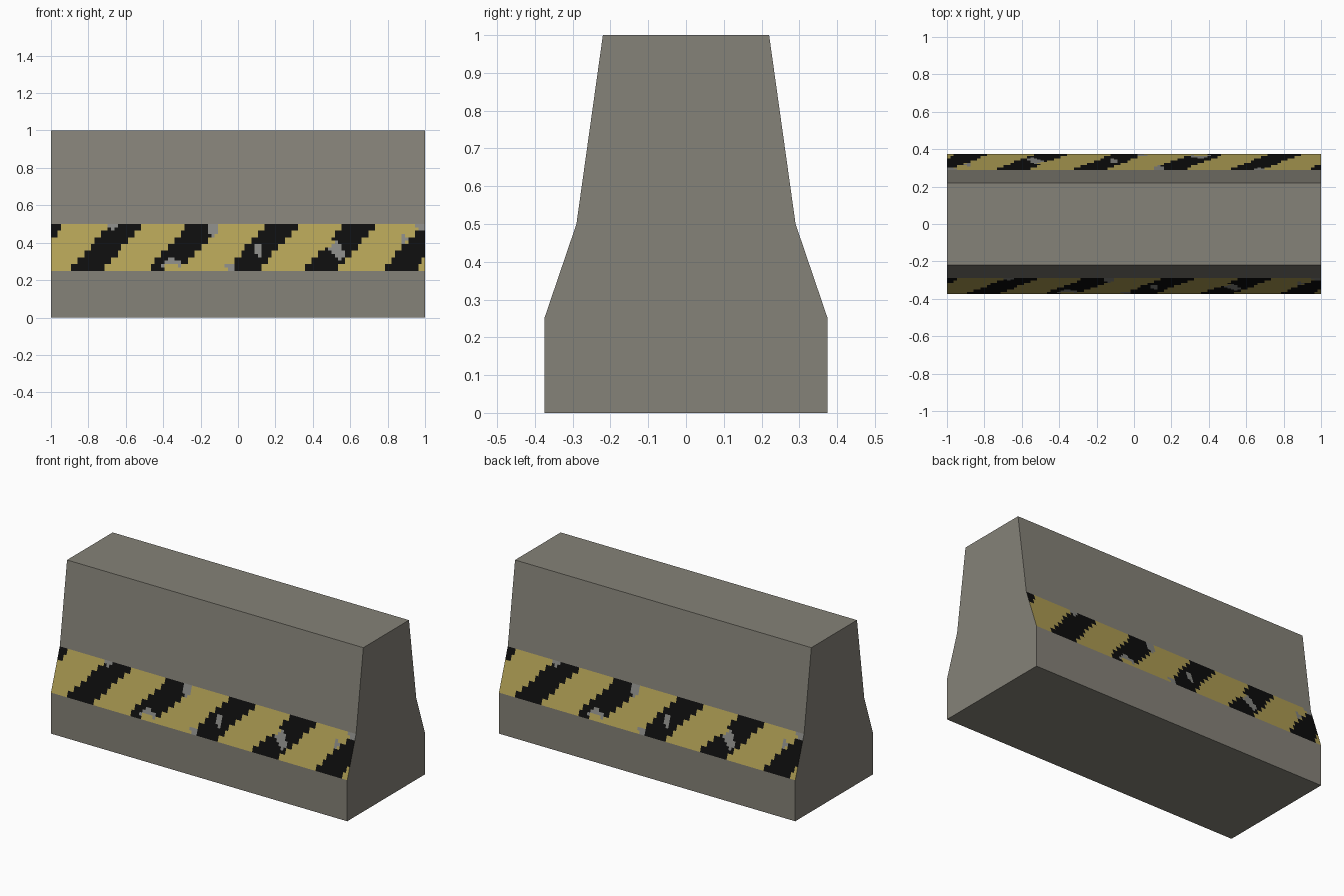
import bpy, bmesh, math
from mathutils import Vector

if "Cube" in bpy.data.objects:
    bpy.data.objects.remove(bpy.data.objects["Cube"])


def material(name, rgb):
    m = bpy.data.materials.new(name)
    m.diffuse_color = (*rgb, 1)
    m.use_nodes = True
    m.node_tree.nodes["Principled BSDF"].inputs["Base Color"].default_value = m.diffuse_color
    return m


Z0, Z1 = 0.25, 0.50            # painted band, bottom and top
COLS, ROWS = 112, 14
PERIOD, WIDTH, SHIFT, START = 0.418, 0.175, 0.225, -0.905
CONCRETE, YELLOW, BLACK, CHIP = range(4)

# Worn paint patches on the front: x, z, half width, half height, colour
PATCHES = [
    (-0.35, 0.275, 0.055, 0.04, CHIP), (-0.35, 0.26, 0.045, 0.03, YELLOW),
    (-0.13, 0.47, 0.03, 0.035, CHIP), (-0.67, 0.49, 0.025, 0.02, CHIP),
    (-0.04, 0.27, 0.025, 0.025, CHIP), (0.11, 0.36, 0.015, 0.04, CHIP),
    (0.515, 0.375, 0.035, 0.03, CHIP), (0.545, 0.335, 0.02, 0.03, CHIP),
    (0.48, 0.40, 0.03, 0.02, YELLOW),
    (0.89, 0.42, 0.02, 0.02, CHIP), (0.985, 0.49, 0.03, 0.02, CHIP),
]


def paint(x, z):
    """Colour of the band at a point, as seen on the front."""
    for px, pz, rx, rz, colour in reversed(PATCHES):
        if ((x - px) / rx) ** 2 + ((z - pz) / rz) ** 2 < 1:
            return colour
    step = (math.floor((z - Z0) / (Z1 - Z0) * 7) + 0.5) / 7
    return BLACK if (x - START - SHIFT * step) % PERIOD < WIDTH else YELLOW


# Barrier body: half profile mirrored, then extruded along x
half = [(0.375, 0), (0.375, Z0), (0.29, Z1), (0.22, 1)]
profile = half + [(-y, z) for y, z in reversed(half)]
bm = bmesh.new()
end = bm.faces.new([bm.verts.new((-1, y, z)) for y, z in profile])
ext = bmesh.ops.extrude_face_region(bm, geom=[end], use_keep_orig=True)
bmesh.ops.translate(bm, vec=(2, 0, 0),
                    verts=[v for v in ext["geom"] if isinstance(v, bmesh.types.BMVert)])
bmesh.ops.recalc_face_normals(bm, faces=bm.faces)


def band_faces():
    return [f for f in bm.faces
            if Z0 < f.calc_center_median().z < Z1 and 0.1 < f.normal.z < 0.9]


def cut(point, normal):
    faces = band_faces()
    geom = set(faces)
    for f in faces:
        geom.update(f.edges, f.verts)
    bmesh.ops.bisect_plane(bm, geom=list(geom), dist=1e-5, plane_co=point, plane_no=normal)


# Cut the two sloping bands into cells
for r in range(1, ROWS):
    cut(Vector((0, 0, Z0 + (Z1 - Z0) * r / ROWS)), Vector((0, 0, 1)))
for c in range(1, COLS):
    cut(Vector((-1 + 2 * c / COLS, 0, 0)), Vector((1, 0, 0)))

# Hazard stripes: the back is the front turned half a circle
for f in band_faces():
    p = f.calc_center_median()
    f.material_index = paint(p.x if p.y < 0 else -p.x, p.z)

mesh = bpy.data.meshes.new("concrete_barrier")
bm.to_mesh(mesh)
bm.free()
for m in (material("concrete grey", (0.235, 0.223, 0.188)),
          material("faded yellow", (0.44, 0.35, 0.09)),
          material("stripe black", (0.004, 0.004, 0.004)),
          material("worn paint grey", (0.24, 0.24, 0.225))):
    mesh.materials.append(m)
barrier = bpy.data.objects.new("concrete_barrier", mesh)
bpy.context.collection.objects.link(barrier)
